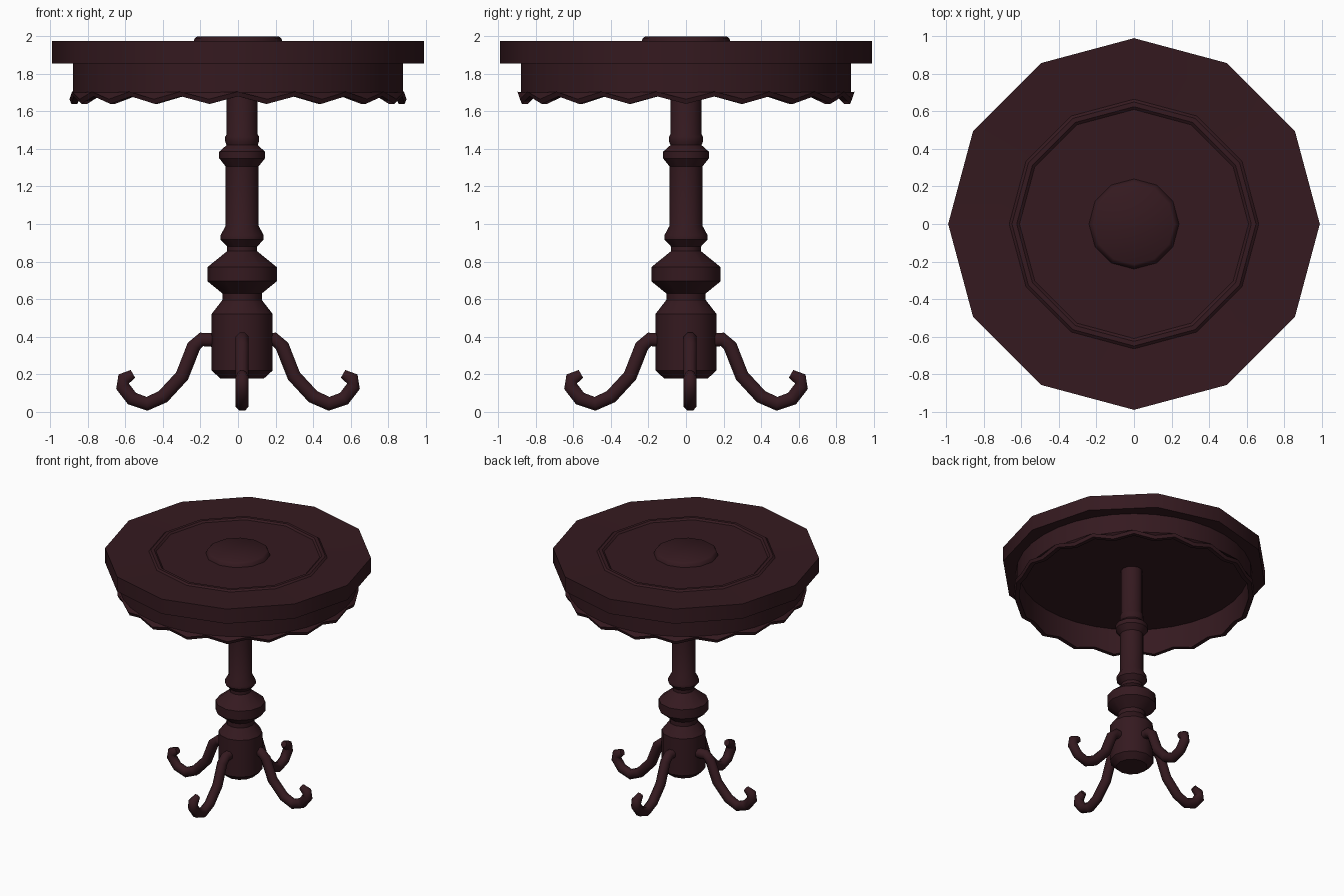
import bpy, bmesh
from math import sin, cos, radians, tau
from mathutils import Vector

if "Cube" in bpy.data.objects:
    bpy.data.objects.remove(bpy.data.objects["Cube"])

wood = bpy.data.materials.new("dark_wood")
wood.diffuse_color = (0.035, 0.01, 0.014, 1)
wood.use_nodes = True
wood.node_tree.nodes["Principled BSDF"].inputs["Base Color"].default_value = wood.diffuse_color


def finish(name, bm, loc=(0, 0, 0), angle=35):
    bmesh.ops.recalc_face_normals(bm, faces=bm.faces)
    me = bpy.data.meshes.new(name)
    bm.to_mesh(me)
    bm.free()
    me.materials.append(wood)
    ob = bpy.data.objects.new(name, me)
    ob.location = loc
    bpy.context.collection.objects.link(ob)
    bpy.ops.object.select_all(action='DESELECT')
    ob.select_set(True)
    bpy.context.view_layer.objects.active = ob
    bpy.ops.object.shade_smooth_by_angle(angle=radians(angle))
    return ob


def skin(bm, rings, loop=False):
    """Join rings of points with quads; cap the ends unless looped."""
    vs = [[bm.verts.new(p) for p in r] for r in rings]
    n = len(vs[0])
    pairs = list(zip(vs, vs[1:])) + ([(vs[-1], vs[0])] if loop else [])
    for a, b in pairs:
        for i in range(n):
            j = (i + 1) % n
            bm.faces.new((a[i], a[j], b[j], b[i]))
    if not loop:
        bm.faces.new(vs[0])
        bm.faces.new(vs[-1])


def lathe(name, profile, sides, loc=(0, 0, 0)):
    bm = bmesh.new()
    skin(bm, [[(r * cos(tau * i / sides), r * sin(tau * i / sides), z)
               for i in range(sides)] for r, z in profile])
    return finish(name, bm, loc)


# Twelve-sided top with raised ring and centre disc
lathe("table_top", [(0.99, 1.855), (0.99, 1.975), (0.665, 1.963), (0.65, 1.975),
                    (0.625, 1.975), (0.61, 1.963), (0.24, 1.965), (0.23, 1.99),
                    (0.215, 2.0)], 12)

# Turned pedestal
lathe("pedestal", [(0.115, 0.176), (0.163, 0.22), (0.163, 0.52), (0.105, 0.595),
                   (0.105, 0.63), (0.185, 0.695), (0.185, 0.77), (0.08, 0.855),
                   (0.08, 0.88), (0.115, 0.917), (0.115, 0.94), (0.088, 0.99),
                   (0.088, 1.307), (0.122, 1.35), (0.122, 1.385), (0.083, 1.42),
                   (0.09, 1.44), (0.09, 1.465), (0.082, 1.48), (0.082, 1.86)],
      12, (0.022, 0, 0))

# Apron with scalloped, flared lower edge
bm = bmesh.new()
rings = []
for k in range(36):
    zb = 1.68 if k % 2 else 1.64
    a = tau * k / 36
    section = [(0.88, 1.86), (0.88, 1.70), (0.898, zb + 0.025), (0.888, zb),
               (0.855, zb), (0.855, 1.86)]
    rings.append([(r * cos(a), r * sin(a), z) for r, z in section])
skin(bm, rings, loop=True)
finish("apron", bm)

# Four scrolled legs: an octagonal tube swept along a planar path
path = [Vector(p) for p in [(0.10, 0.38), (0.195, 0.385), (0.235, 0.35), (0.298, 0.19),
                            (0.40, 0.08), (0.485, 0.042), (0.565, 0.07), (0.615, 0.135),
                            (0.608, 0.175), (0.56, 0.202)]]
for q, (side, shift) in enumerate([("right", (0, 0.022, 0)), ("back", (0.022, 0, 0)),
                                   ("left", (0, 0.022, 0)), ("front", (0.022, 0, 0))]):
    bm = bmesh.new()
    rings = []
    for i, p in enumerate(path):
        t = (path[min(i + 1, len(path) - 1)] - path[max(i - 1, 0)]).normalized()
        rad = 0.024 if i == len(path) - 1 else 0.038
        ring = []
        for s in range(8):
            u = rad * cos(tau * (s + 0.5) / 8) * 1.05
            v = rad * sin(tau * (s + 0.5) / 8)
            ring.append((p.x - t.y * u, v, p.y + t.x * u))
        rings.append(ring)
    skin(bm, rings)
    finish(side + "_leg", bm, shift, 50).rotation_euler.z = q * tau / 4
